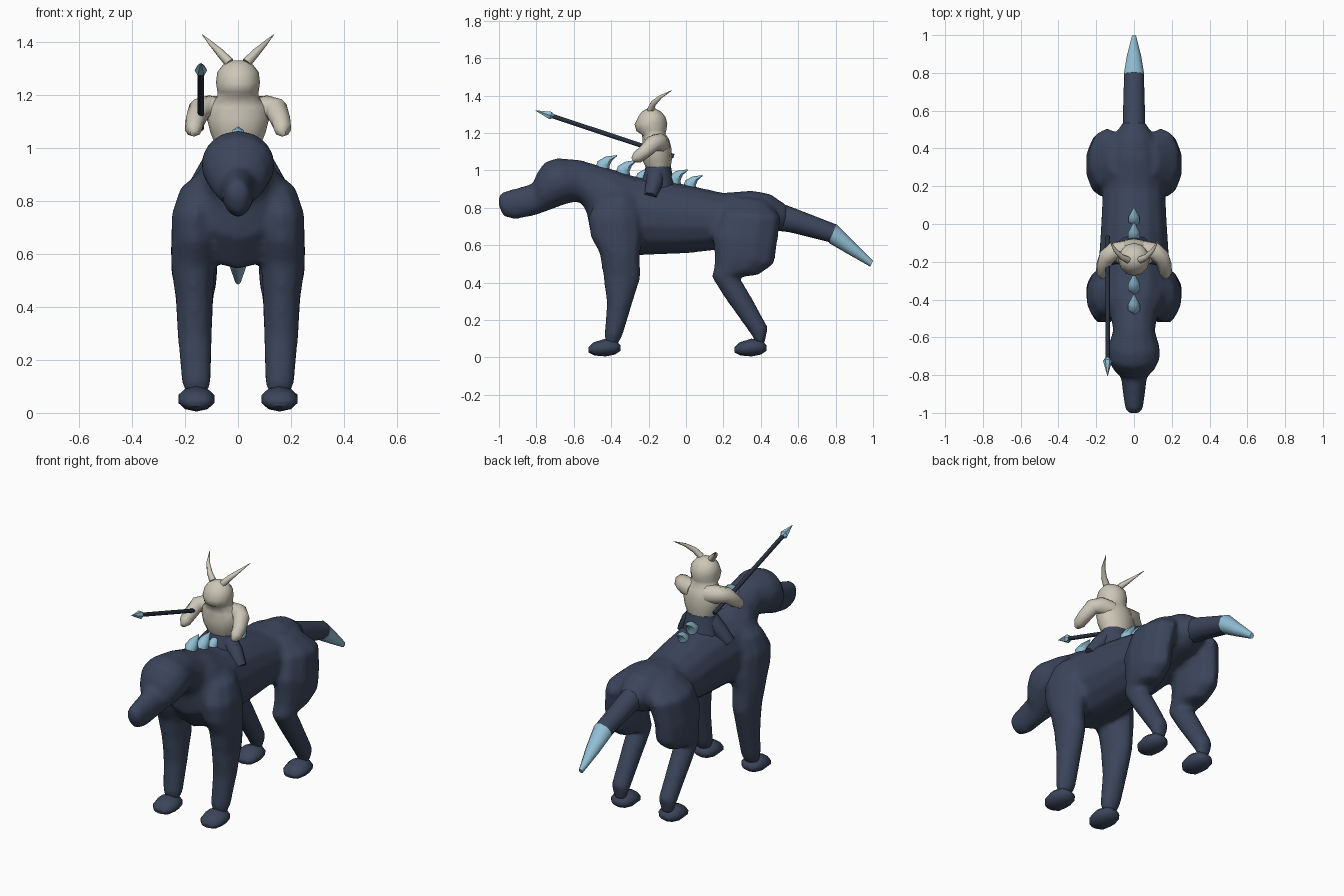
import bpy, bmesh, math
from mathutils import Vector

cube = bpy.data.objects.get("Cube")
if cube:
    bpy.data.objects.remove(cube, do_unlink=True)


def material(name, rgb):
    mat = bpy.data.materials.new(name)
    mat.use_nodes = True
    mat.diffuse_color = (*rgb, 1)
    mat.node_tree.nodes["Principled BSDF"].inputs["Base Color"].default_value = (*rgb, 1)
    return mat


NAVY = material("navy hide", (.044, .06, .105))
CREAM = material("cream skin", (.6, .565, .47))
BLUE = material("pale blue", (.29, .53, .67))
SHAFT = material("dark shaft", (.022, .032, .052))


def select(objects):
    bpy.ops.object.select_all(action='DESELECT')
    for obj in objects:
        obj.select_set(True)
    bpy.context.view_layer.objects.active = objects[0]


def skin(name, loops, mat, smooth=True):
    """Bridge a list of point loops into a closed shell."""
    bm = bmesh.new()
    rings = [[bm.verts.new(p) for p in loop] for loop in loops]
    count = len(rings[0])
    for lower, upper in zip(rings, rings[1:]):
        for i in range(count):
            j = (i + 1) % count
            bm.faces.new((lower[i], lower[j], upper[j], upper[i]))
    bm.faces.new(rings[0])
    bm.faces.new(rings[-1])
    bmesh.ops.recalc_face_normals(bm, faces=bm.faces)
    mesh = bpy.data.meshes.new(name)
    bm.to_mesh(mesh)
    bm.free()
    mesh.materials.append(mat)
    obj = bpy.data.objects.new(name, mesh)
    bpy.context.collection.objects.link(obj)
    if smooth:
        select([obj])
        bpy.ops.object.shade_smooth_by_angle(angle=math.radians(60))
    return obj


def profile_loft(name, rings, mat, sides=12, flip=1):
    """Each ring: side-profile points (y, z) on both outlines, half width, x centre."""
    loops = []
    for ya, za, yb, zb, half_width, *centre in rings:
        x = flip * centre[0] if centre else 0
        mid = Vector((x, (ya + yb) / 2, (za + zb) / 2))
        axis = Vector((0, (ya - yb) / 2, (za - zb) / 2))
        across = Vector((half_width, 0, 0))
        angles = [math.tau * i / sides for i in range(sides)]
        loops.append([mid + axis * math.cos(a) + across * math.sin(a) for a in angles])
    return skin(name, loops, mat)


def tube(name, points, radii, mat, sides=8, smooth=True):
    """Round tapered tube along a path."""
    pts = [Vector(p) for p in points]
    loops = []
    for i, (p, r) in enumerate(zip(pts, radii)):
        along = (pts[min(i + 1, len(pts) - 1)] - pts[max(i - 1, 0)]).normalized()
        side = along.cross(Vector((0, .3, 1))).normalized()
        up = side.cross(along)
        angles = [math.tau * k / sides for k in range(sides)]
        loops.append([p + (side * math.cos(a) + up * math.sin(a)) * r for a in angles])
    return skin(name, loops, mat, smooth)


# Beast: head, neck and torso in one skin, nose to rump
beast = [profile_loft("beast_body", [
    (-1.002, .865, -1.002, .81, .033),
    (-.975, .887, -.975, .75, .048),
    (-.9, .907, -.91, .737, .058),
    (-.82, .93, -.8, .76, .07),
    (-.795, .99, -.74, .783, .112),
    (-.755, 1.045, -.66, .813, .14),
    (-.69, 1.066, -.61, .828, .138),
    (-.57, 1.057, -.56, .828, .112),
    (-.45, 1.022, -.53, .77, .125),
    (-.37, 1, -.51, .66, .175),
    (-.28, .97, -.42, .545, .2),
    (-.15, .95, -.25, .545, .19),
    (0, .925, 0, .555, .177),
    (.2, .88, .15, .572, .168),
    (.35, .893, .3, .62, .145),
    (.45, .875, .45, .65, .115),
    (.545, .81, .535, .69, .06),
], NAVY, sides=14)]

# Tail with pale tip
profile_loft("tail", [
    (.46, .84, .46, .68, .062),
    (.56, .805, .55, .67, .062),
    (.805, .71, .765, .617, .055),
], NAVY, sides=10)
profile_loft("tail_tip", [
    (.805, .712, .763, .612, .057),
    (.9, .615, .87, .55, .04),
    (1, .515, .985, .485, .012),
], BLUE, sides=10)

# Legs and paws on both sides
for side, flip in (("left", 1), ("right", -1)):
    beast.append(profile_loft("front_leg_" + side, [
        (-.41, .92, -.27, .91, .05, .09),
        (-.48, .85, -.26, .85, .085, .135),
        (-.525, .75, -.24, .75, .092, .162),
        (-.515, .65, -.23, .64, .09, .165),
        (-.465, .56, -.245, .54, .086, .17),
        (-.445, .44, -.24, .43, .073, .165),
        (-.425, .29, -.285, .29, .067, .163),
        (-.438, .11, -.337, .12, .057, .157),
        (-.42, .06, -.37, .06, .037, .157),
    ], NAVY, 10, flip))
    beast.append(profile_loft("hind_leg_" + side, [
        (.25, .86, .43, .84, .05, .08),
        (.18, .77, .51, .75, .1, .14),
        (.14, .65, .49, .6, .092, .165),
        (.15, .56, .475, .5, .09, .165),
        (.15, .49, .39, .44, .078, .16),
        (.135, .43, .285, .43, .064, .155),
        (.205, .32, .335, .35, .06, .155),
        (.355, .11, .44, .16, .053, .155),
        (.38, .06, .42, .07, .034, .155),
    ], NAVY, 10, flip))
    for pair, shift in (("front", 0), ("hind", .78)):
        paw = [(-.52, .055, -.52, .025, .035, .157),
               (-.495, .08, -.49, .01, .062, .157),
               (-.43, .1, -.43, .005, .072, .157),
               (-.375, .09, -.38, .015, .058, .157),
               (-.35, .065, -.35, .035, .03, .157)]
        rings = [(a + shift, b, c + shift, *rest) for a, b, c, *rest in paw]
        profile_loft(pair + "_paw_" + side, rings, NAVY, 10, flip)

# Fuse torso and legs into one soft-jointed hide
select(beast)
bpy.ops.object.join()
fuse = beast[0].modifiers.new("fuse", 'REMESH')
fuse.mode = 'VOXEL'
fuse.voxel_size = .014
fuse.use_smooth_shade = True
soften = beast[0].modifiers.new("soften", 'SMOOTH')
soften.factor = .5
soften.iterations = 8

# Curved back spines
spines = ((-.44, 1.013, 1), (-.332, .987, 1), (-.235, .955, .8), (-.06, .937, 1), (.025, .913, .9))
for number, (y, z, k) in enumerate(spines):
    profile_loft("back_spine_%d" % (number + 1), [
        (y - .05 * k, z - .015, y + .035 * k, z - .02, .024 * k),
        (y - .032 * k, z + .036 * k, y + .03 * k, z + .008 * k, .037 * k),
        (y + .01 * k, z + .06 * k, y + .043 * k, z + .038 * k, .024 * k),
        (y + .07 * k, z + .068 * k, y + .07 * k, z + .062 * k, .002),
    ], BLUE, 6)

# Rider: lower garment, then torso and head in one skin
profile_loft("rider_skirt", [
    (-.255, .9, -.05, .9, .11),
    (-.235, .96, -.07, .96, .1),
    (-.215, 1.02, -.08, 1.02, .088),
], NAVY)
profile_loft("rider_torso_and_head", [
    (-.213, 1.01, -.083, 1.01, .085),
    (-.235, 1.06, -.075, 1.06, .105),
    (-.237, 1.11, -.078, 1.12, .118),
    (-.232, 1.155, -.09, 1.165, .11),
    (-.235, 1.19, -.11, 1.195, .078),
    (-.265, 1.21, -.105, 1.215, .078),
    (-.275, 1.245, -.1, 1.25, .083),
    (-.255, 1.287, -.11, 1.287, .078),
    (-.235, 1.315, -.135, 1.315, .056),
    (-.205, 1.331, -.165, 1.331, .02),
], CREAM)

# Rider limbs and horns on both sides
for side, s in (("left", 1), ("right", -1)):
    tube("rider_leg_" + side, [(s * .05, -.16, .98), (s * .1, -.17, .93), (s * .15, -.19, .86)],
         (.05, .045, .035), NAVY)
    tube("rider_arm_" + side,
         [(s * .05, -.14, 1.14), (s * .11, -.145, 1.15), (s * .145, -.175, 1.145),
          (s * .163, -.22, 1.1), (s * .168, -.26, 1.07), (s * .166, -.285, 1.055)],
         (.055, .05, .045, .038, .033, .014), CREAM)
    tube("horn_" + side,
         [(s * .033, -.19, 1.322), (s * .065, -.175, 1.357), (s * .1, -.138, 1.392), (s * .135, -.075, 1.428)],
         (.019, .016, .01, .001), CREAM)

# Spear held in the right hand
butt, tip = Vector((-.14, -.065, 1.075)), Vector((-.14, -.805, 1.32))
tube("spear_shaft", [butt, butt.lerp(tip, .9)], (.012, .012), SHAFT)
tube("spear_head", [butt.lerp(tip, t) for t in (.87, .89, 1)], (.012, .024, .001),
     BLUE, sides=6, smooth=False)
